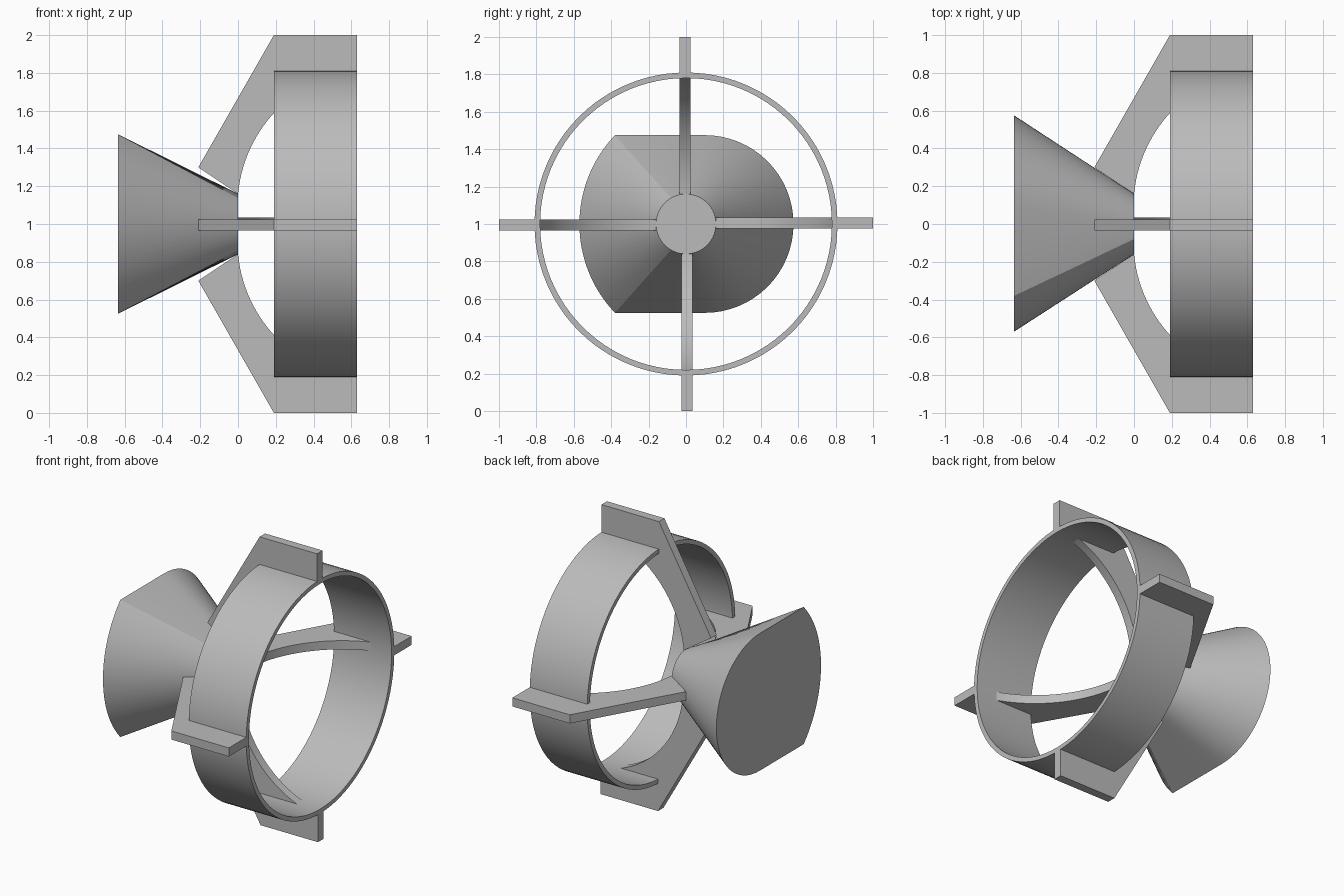
import bpy
import bmesh
from math import sin, cos, pi, radians, atan2, sqrt
from mathutils import Matrix, Vector

cube = bpy.data.objects.get("Cube")
if cube:
    bpy.data.objects.remove(cube, do_unlink=True)

grey = bpy.data.materials.new("plain grey")
grey.use_nodes = True
colour = (0.5, 0.5, 0.5, 1)
grey.diffuse_color = colour
grey.node_tree.nodes["Principled BSDF"].inputs["Base Color"].default_value = colour

AXIS_Z = 1.0


def finish(bm, name, smooth_angle=None):
    bmesh.ops.recalc_face_normals(bm, faces=bm.faces)
    mesh = bpy.data.meshes.new(name)
    bm.to_mesh(mesh)
    bm.free()
    mesh.materials.append(grey)
    obj = bpy.data.objects.new(name, mesh)
    obj.location.z = AXIS_Z
    bpy.context.collection.objects.link(obj)
    if smooth_angle:
        bpy.ops.object.select_all(action='DESELECT')
        obj.select_set(True)
        bpy.context.view_layer.objects.active = obj
        bpy.ops.object.shade_smooth_by_angle(angle=radians(smooth_angle))
    return obj


def arc(cy, cz, r, a0, a1, n):
    return [(cy + r * cos(a0 + (a1 - a0) * i / n),
             cz + r * sin(a0 + (a1 - a0) * i / n)) for i in range(n + 1)]


def bridge(bm, a, b):
    n = len(a)
    for i in range(n):
        j = (i + 1) % n
        bm.faces.new((a[i], a[j], b[j], b[i]))


# Tail body: blunt end section lofted down to a small round disc
half_h = 0.475
corner = atan2(half_h, -0.5)
wide = arc(0.1, 0, half_h, -pi / 2, pi / 2, 32)
wide += [(0.1 - 0.48 * i / 8, half_h) for i in range(1, 8)]
wide += arc(0.119, 0, 0.689, corner, 2 * pi - corner, 24)
wide += [(-0.38 + 0.48 * i / 8, -half_h) for i in range(1, 8)]

turn = radians(120)
narrow_angles = [-pi / 2 + pi * i / 32 for i in range(33)]
narrow_angles += [pi / 2 + (turn - pi / 2) * i / 8 for i in range(1, 8)]
narrow_angles += [turn + (2 * pi - 2 * turn) * i / 24 for i in range(25)]
narrow_angles += [2 * pi - turn + (turn - pi / 2) * i / 8 for i in range(1, 8)]

bm = bmesh.new()
end = [bm.verts.new((-0.635, y, z)) for y, z in wide]
disc = [bm.verts.new((0, 0.16 * cos(a), 0.16 * sin(a))) for a in narrow_angles]
bridge(bm, end, disc)
bm.faces.new(end)
bm.faces.new(disc)
finish(bm, "tail_body", 25)

# Shroud ring: hollow band around the fins
bm = bmesh.new()
loops = []
for x, r in ((0.19, 0.81), (0.63, 0.81), (0.63, 0.78), (0.19, 0.78)):
    loops.append([bm.verts.new((x, y, z))
                  for y, z in arc(0, 0, r, 0, 2 * pi, 96)[:-1]])
for i in range(4):
    bridge(bm, loops[i], loops[(i + 1) % 4])
finish(bm, "shroud_ring", 30)

# Fins: flat plates with a curved inner edge, repeated around the axis
cx, cr, radius = 0.735, 0.09, 0.738
a_start = pi - atan2(0.07, radius)
a_end = pi - atan2(0.70, sqrt(radius ** 2 - 0.70 ** 2))
outline = [(-0.21, 0.30)] + arc(cx, cr, radius, a_start, a_end, 24)
outline += [(0.63, 0.79), (0.63, 1.0), (0.19, 1.0)]

for k, name in enumerate(("back_fin", "top_fin", "front_fin", "bottom_fin")):
    bm = bmesh.new()
    face = bm.faces.new([bm.verts.new((x, r, -0.025)) for x, r in outline])
    ext = bmesh.ops.extrude_face_region(bm, geom=[face])
    top = [v for v in ext["geom"] if isinstance(v, bmesh.types.BMVert)]
    bmesh.ops.translate(bm, verts=top, vec=Vector((0, 0, 0.06)))
    bm.transform(Matrix.Rotation(k * pi / 2, 4, 'X'))
    finish(bm, name, 20)
